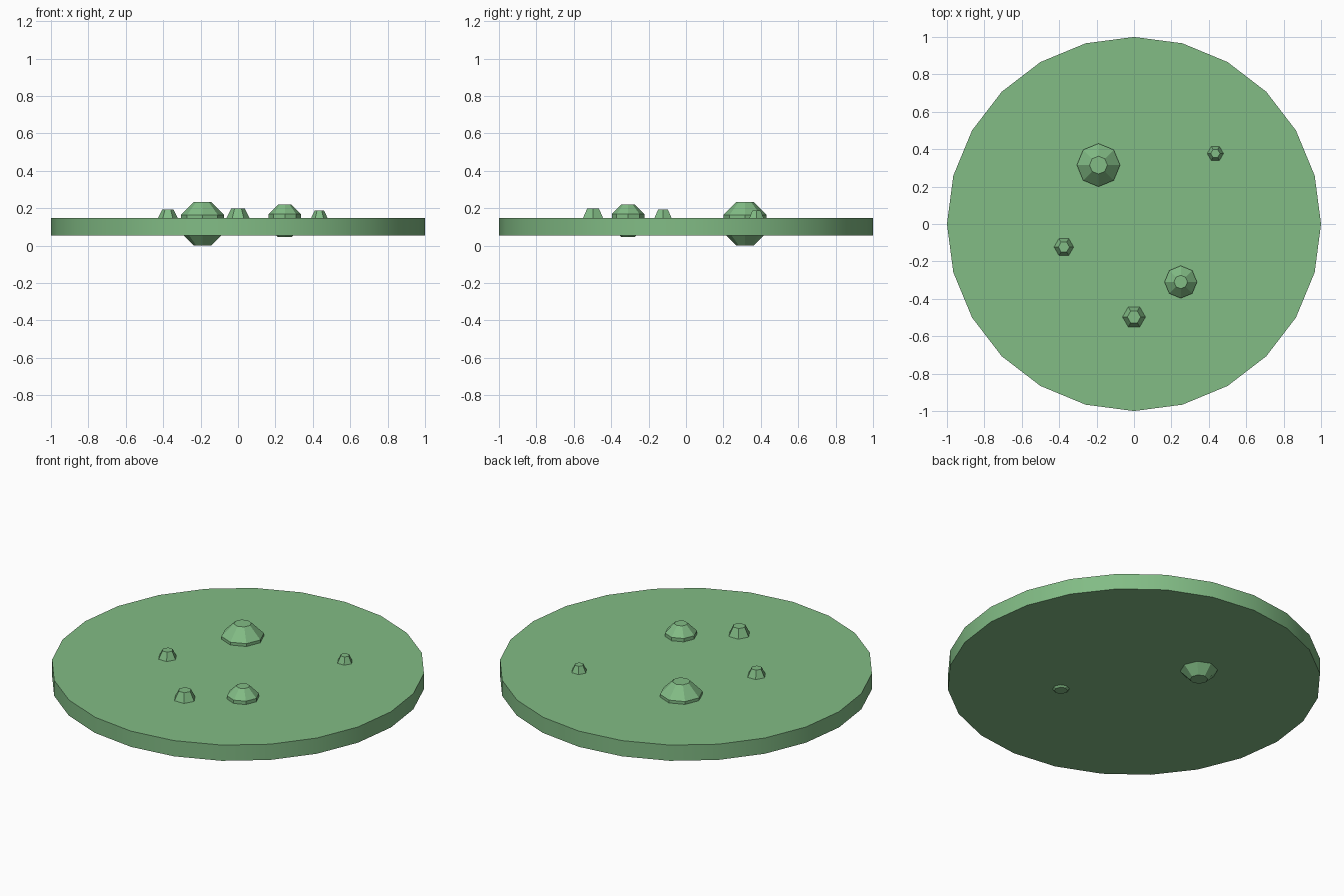
import bpy, bmesh, math

cube = bpy.data.objects.get("Cube")
if cube:
    bpy.data.objects.remove(cube, do_unlink=True)

# Single leaf green colour
green = bpy.data.materials.new("leaf_green")
green.use_nodes = True
COLOUR = (0.223, 0.503, 0.235, 1.0)
green.diffuse_color = COLOUR
green.node_tree.nodes["Principled BSDF"].inputs["Base Color"].default_value = COLOUR


def lathe(name, x, y, sides, profile, smooth=False):
    """Capped solid of stacked polygon rings; profile lists (radius, z) upwards."""
    bm = bmesh.new()
    rings = []
    for r, z in profile:
        angles = [2 * math.pi * i / sides for i in range(sides)]
        rings.append([bm.verts.new((r * math.cos(a), r * math.sin(a), z)) for a in angles])
    for low, high in zip(rings, rings[1:]):
        for i in range(sides):
            j = (i + 1) % sides
            bm.faces.new((low[i], low[j], high[j], high[i])).smooth = smooth
    bm.faces.new(rings[0][::-1])
    bm.faces.new(rings[-1])
    mesh = bpy.data.meshes.new(name)
    bm.to_mesh(mesh)
    bm.free()
    mesh.materials.append(green)
    obj = bpy.data.objects.new(name, mesh)
    obj.location = (x, y, 0)
    bpy.context.collection.objects.link(obj)
    if smooth:
        bpy.ops.object.select_all(action='DESELECT')
        obj.select_set(True)
        bpy.context.view_layer.objects.active = obj
        bpy.ops.object.shade_smooth_by_angle(angle=math.radians(30))
    return obj


# Flat round base
BOTTOM, TOP = 0.055, 0.148
lathe("base_disc", 0, 0, 24, [(1, BOTTOM), (1, TOP)], smooth=True)

# Faceted round bumps, poking through the underside
for name, x, y, z, r in (("large_bump", -0.19, 0.315, 0.117, 0.125),
                         ("small_bump", 0.25, -0.31, 0.132, 0.094)):
    lats = [math.radians(a) for a in (-67.5, -22.5, 22.5, 67.5)]
    lathe(name, x, y, 8, [(r * math.cos(a), z + r * math.sin(a)) for a in lats])

# Six-sided tapered studs
for name, x, y, r, top_r, top in (("front_stud", 0, -0.497, 0.064, 0.036, 0.199),
                                  ("right_stud", -0.375, -0.123, 0.055, 0.030, 0.193),
                                  ("left_stud", 0.435, 0.377, 0.046, 0.025, 0.188)):
    lathe(name, x, y, 6, [(r, TOP - 0.005), (top_r, top)])
